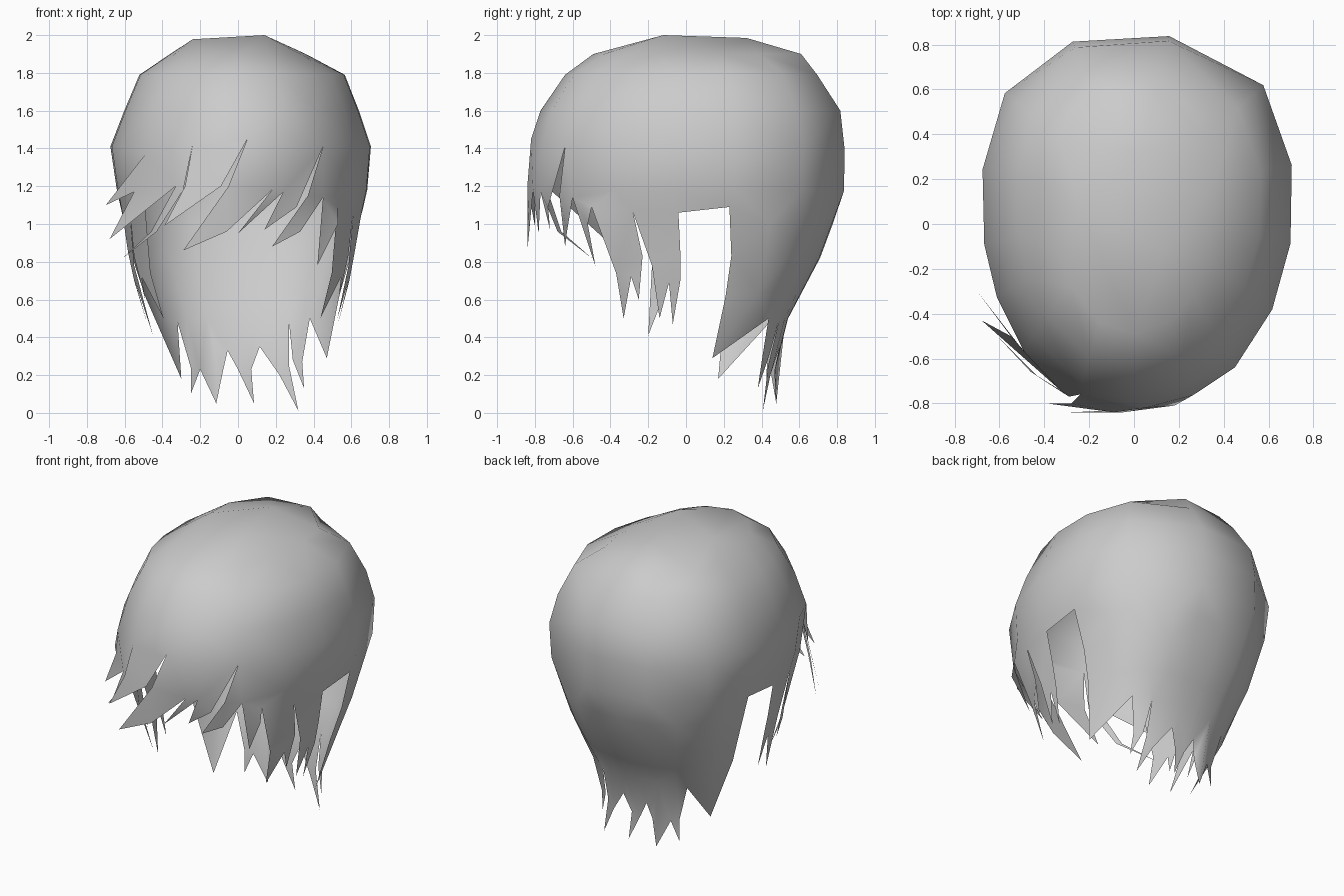
import bpy, bmesh, math
from mathutils import Vector
from mathutils.geometry import delaunay_2d_cdt

if "Cube" in bpy.data.objects:
    bpy.data.objects.remove(bpy.data.objects["Cube"])

YC = 0.1  # depth of the widest section

# Shell sections: height, front y, back y, right x, left x
SECTIONS = [
    (1.985, -0.19, 0.32, 0.18, -0.23), (1.90, -0.49, 0.62, 0.36, -0.36),
    (1.79, -0.64, 0.70, 0.57, -0.525), (1.60, -0.77, 0.825, 0.645, -0.605),
    (1.41, -0.82, 0.845, 0.71, -0.68), (1.18, -0.845, 0.845, 0.69, -0.645),
    (0.82, -0.80, 0.71, 0.60, -0.565), (0.48, -0.70, 0.53, 0.50, -0.45),
    (0.22, -0.64, 0.47, 0.46, -0.41), (0.00, -0.60, 0.49, 0.44, -0.38)]


def section(z):
    """Front, back, right and left extents of the shell at a height."""
    for hi, lo in zip(SECTIONS, SECTIONS[1:]):
        if z >= lo[0]:
            f = min(1, max(0, (hi[0] - z) / (hi[0] - lo[0])))
            return [a + (b - a) * f for a, b in zip(hi[1:], lo[1:])]
    return SECTIONS[-1][1:]


def power(back):
    return 2.5 if back else 2.1


def side_point(y, z, side):
    front, back, right, left = section(z)
    n = power(y > YC)
    t = min(1, abs(y - YC) / abs((back if y > YC else front) - YC))
    x = (right if side > 0 else left) * (1 - t ** n) ** (1 / n)
    if -0.3 < y < 0 and z < 1:  # lock tips flare slightly
        x += side * 0.04 * min(1, (1 - z) / 0.4)
    return Vector((x, y, z))


def back_point(x, z):
    front, back, right, left = section(z)
    t = min(1, x / (right if x > 0 else left))
    return Vector((x, YC + (back - YC) * (1 - t ** 2.5) ** 0.4, z))


def ring_point(angle, z):
    front, back, right, left = section(z)
    c, s = math.cos(angle), math.sin(angle)
    a = abs(right if c > 0 else left)
    b = abs((back if s > 0 else front) - YC)
    n = power(s > 0)
    r = ((abs(c) / a) ** n + (abs(s) / b) ** n) ** (-1 / n)
    return Vector((r * c, YC + r * s, z))


def unwrap(p):
    """Spread the shell flat around its crown."""
    a = math.atan2(p.y - YC, p.x)
    r = 2.0 - p.z
    return Vector((r * math.cos(a), r * math.sin(a)))


def sheet(bm, outline, inner, flatten):
    """Fill an outline, with inner points, as a smooth sheet."""
    edge = [flatten(p) for p in outline]
    inner = [p for p in inner if min((flatten(p) - e).length for e in edge) > 0.05]
    pts = outline + inner
    flat = [flatten(p) for p in pts]
    co, _, faces, origin, _, _ = delaunay_2d_cdt(
        flat, [], [list(range(len(outline)))], 1, 1e-5)
    verts = []
    for c, o in zip(co, origin):
        p = pts[o[0]] if o else ring_point(math.atan2(c.y, c.x), 2.0 - c.length)
        verts.append(bm.verts.new(p))
    for f in faces:
        bm.faces.new([verts[i] for i in f]).smooth = True


# Side locks and ear opening, front to back (y, z)
SIDE = [(-0.50, 1.09), (-0.37, 0.74), (-0.33, 0.50), (-0.29, 0.72), (-0.25, 0.60),
        (-0.23, 0.83), (-0.28, 1.06), (-0.18, 0.78), (-0.14, 0.50), (-0.09, 0.69),
        (-0.07, 0.47), (-0.03, 0.70), (-0.03, 0.85), (-0.04, 1.06), (0.23, 1.09),
        (0.24, 0.83), (0.21, 0.62)]
# Nape locks, right to left (x, z)
NAPE = [(0.38, 0.50), (0.34, 0.27), (0.35, 0.13), (0.29, 0.28), (0.27, 0.48), (0.27, 0.25),
        (0.32, 0.01), (0.22, 0.20), (0.115, 0.35), (0.07, 0.23), (0.085, 0.05),
        (0.0, 0.23), (-0.055, 0.33), (-0.08, 0.22), (-0.115, 0.05), (-0.20, 0.23),
        (-0.25, 0.10), (-0.25, 0.24), (-0.32, 0.48)]
# Fringe locks, left to right (x, y, z)
FRINGE = [(-0.49, -0.57, 1.37), (-0.24, -0.76, 1.42), (-0.28, -0.80, 1.20),
          (-0.39, -0.80, 0.99), (-0.09, -0.84, 1.20), (0.05, -0.82, 1.45),
          (-0.05, -0.84, 1.20), (-0.29, -0.84, 0.86), (-0.06, -0.83, 0.96),
          (0.18, -0.81, 1.18), (0.0, -0.78, 0.95), (0.24, -0.77, 1.17),
          (0.14, -0.72, 0.97), (0.31, -0.73, 1.09), (0.45, -0.64, 1.41),
          (0.37, -0.67, 1.15), (0.18, -0.64, 0.88), (0.33, -0.63, 0.96),
          (0.45, -0.60, 1.14), (0.42, -0.48, 0.78), (0.53, -0.52, 1.00)]
# Swept locks that flare over the left side (x, y, z)
SWEPT = [(-0.49, -0.57, 1.37), (-0.70, -0.30, 1.10), (-0.55, -0.50, 1.17),
         (-0.68, -0.43, 0.92), (-0.33, -0.74, 1.20), (-0.46, -0.66, 0.96),
         (-0.61, -0.50, 0.82), (-0.43, -0.68, 0.96), (-0.29, -0.77, 1.18),
         (-0.24, -0.76, 1.42)]

outline = [side_point(y, z, 1) for y, z in SIDE] + [side_point(0.14, 0.29, 1)]
outline += [back_point(x, z) for x, z in NAPE]
outline += [Vector((-0.30, 0.17, 0.18))]
left_side = [(-0.20, 0.41) if p == (-0.14, 0.50) else p for p in SIDE]
outline += [side_point(y, z, -1) for y, z in reversed(left_side)]
outline += [Vector(p) for p in FRINGE]

# Crown and rings of the shell, on uneven spokes (degrees)
SPOKES = [78, 42, 13, -15, -38, -58, -73, -90, -106, -127, -145, -164, 168, 140, 111]
NAPE_SPOKES = [30, 42, 53, 65, 78, 94, 111, 125, 140, 152]
inner = [Vector((0.14, -0.12, 2.0)), Vector((0.02, 0.32, 1.985)), Vector((-0.24, 0.05, 1.978))]
for z in (1.90, 1.79, 1.60, 1.41, 1.18):
    inner += [ring_point(math.radians(a), z) for a in SPOKES]
for z in (1.0, 0.82, 0.64, 0.50):
    inner += [ring_point(math.radians(a), z) for a in NAPE_SPOKES]

bm = bmesh.new()
sheet(bm, outline, inner, unwrap)
sheet(bm, [Vector(p) for p in SWEPT], [], lambda p: Vector((p.x, p.z)))
bmesh.ops.delete(bm, geom=[v for v in bm.verts if not v.link_faces], context='VERTS')
bmesh.ops.remove_doubles(bm, verts=bm.verts[:], dist=1e-4)

grey = bpy.data.materials.new("hair_grey")
grey.diffuse_color = (0.6, 0.6, 0.6, 1)
grey.use_nodes = True
grey.node_tree.nodes["Principled BSDF"].inputs["Base Color"].default_value = grey.diffuse_color
mesh = bpy.data.meshes.new("hair")
bm.to_mesh(mesh)
bm.free()
mesh.materials.append(grey)
bpy.context.collection.objects.link(bpy.data.objects.new("hair", mesh))
